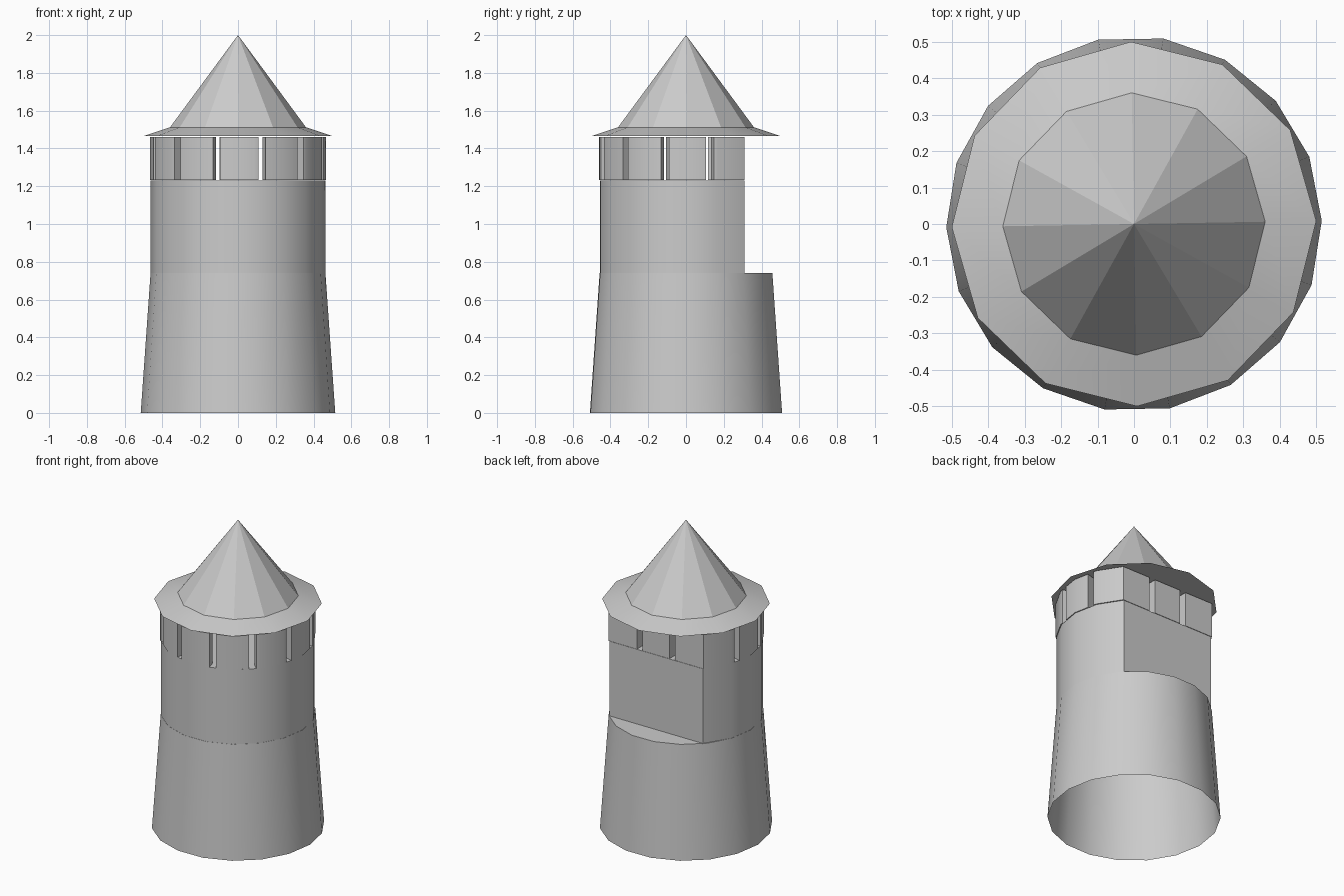
import bpy, bmesh
from math import sin, cos, atan2, radians, sqrt, pi

if "Cube" in bpy.data.objects:
    bpy.data.objects.remove(bpy.data.objects["Cube"])

TURN = radians(1)


def finish(name, bm, smooth=True):
    bmesh.ops.recalc_face_normals(bm, faces=bm.faces)
    me = bpy.data.meshes.new(name)
    bm.to_mesh(me)
    bm.free()
    ob = bpy.data.objects.new(name, me)
    bpy.context.collection.objects.link(ob)
    bpy.ops.object.select_all(action='DESELECT')
    ob.select_set(True)
    bpy.context.view_layer.objects.active = ob
    if smooth:
        bpy.ops.object.shade_smooth_by_angle(angle=radians(30))
    return ob


def circle(r, n):
    return [(r * cos(TURN + 2 * pi * i / n), r * sin(TURN + 2 * pi * i / n)) for i in range(n)]


def cut_circle(r, cut, n=18):
    """Circle with a straight chord across the back at y = cut."""
    pts = [p for p in circle(r, n) if p[1] < cut - 0.02]
    x = sqrt(r * r - cut * cut) - 0.003
    pts += [(x, cut), (-x, cut)]
    return sorted(pts, key=lambda p: atan2(p[1], p[0]))


def loft(bm, rings, cap_low=True, cap_high=True, closed=False):
    """Bridge (outline, z) rings that share a point count."""
    loops = [[bm.verts.new((x, y, z)) for x, y in pts] for pts, z in rings]
    pairs = list(zip(loops, loops[1:]))
    if closed:
        pairs.append((loops[-1], loops[0]))
    for a, b in pairs:
        for i in range(len(a)):
            j = (i + 1) % len(a)
            bm.faces.new((a[i], a[j], b[j], b[i]))
    if not closed:
        if cap_low:
            bm.faces.new(loops[0][::-1])
        if cap_high:
            bm.faces.new(loops[-1])


# tapered base, open underneath, with a ledge on top
bm = bmesh.new()
loft(bm, [(circle(0.515, 18), 0), (circle(0.463, 18), 0.74)], cap_low=False)
finish("tower_base", bm)

# upper shaft with flat back
bm = bmesh.new()
loft(bm, [(cut_circle(0.462, 0.31), 0.735), (cut_circle(0.462, 0.31), 1.23)])
finish("upper_shaft", bm)

# battlement wall, a hollow ring that is slotted below
bm = bmesh.new()
outer = cut_circle(0.466, 0.311)
inner = [(x * 0.87, y * 0.87 if y < 0.3 else 0.255) for x, y in outer]
loft(bm, [(outer, 1.232), (outer, 1.46), (inner, 1.46), (inner, 1.232)], closed=True)
wall = finish("battlement", bm, smooth=False)

# slots: radial ones round the curved side, two straight ones in the back
slots = [(0.44 * cos(a), 0.44 * sin(a), a) for a in
         (radians(d) + TURN for d in (-165, -135, -105, -75, -45, -15, 15, 165))]
slots += [(s * 0.118, 0.285, pi / 2) for s in (-1, 1)]
bm = bmesh.new()
for x, y, a in slots:
    def box(u, v):
        return (x + u * cos(a) - v * sin(a), y + u * sin(a) + v * cos(a))
    outline = [box(-0.1, -0.021), box(0.1, -0.021), box(0.1, 0.021), box(-0.1, 0.021)]
    loft(bm, [(outline, 1.15), (outline, 1.6)])
cutter = finish("slot_cutter", bm, smooth=False)
cutter.hide_render = True

mod = wall.modifiers.new("slots", 'BOOLEAN')
mod.operation = 'DIFFERENCE'
mod.solver = 'EXACT'
mod.object = cutter
bpy.ops.object.select_all(action='DESELECT')
wall.select_set(True)
bpy.context.view_layer.objects.active = wall
bpy.ops.object.modifier_apply(modifier="slots")
bpy.ops.object.shade_smooth_by_angle(angle=radians(30))
bpy.data.objects.remove(cutter)

# roof brim
bm = bmesh.new()
loft(bm, [(circle(0.5, 12), 1.466), (circle(0.36, 12), 1.512)], cap_high=False)
finish("roof_brim", bm)

# faceted roof cone
bm = bmesh.new()
tip = bm.verts.new((0, 0, 2))
ring = [bm.verts.new((x, y, 1.512)) for x, y in circle(0.36, 12)]
for i in range(12):
    bm.faces.new((ring[i], ring[(i + 1) % 12], tip))
finish("roof_cone", bm, smooth=False)
